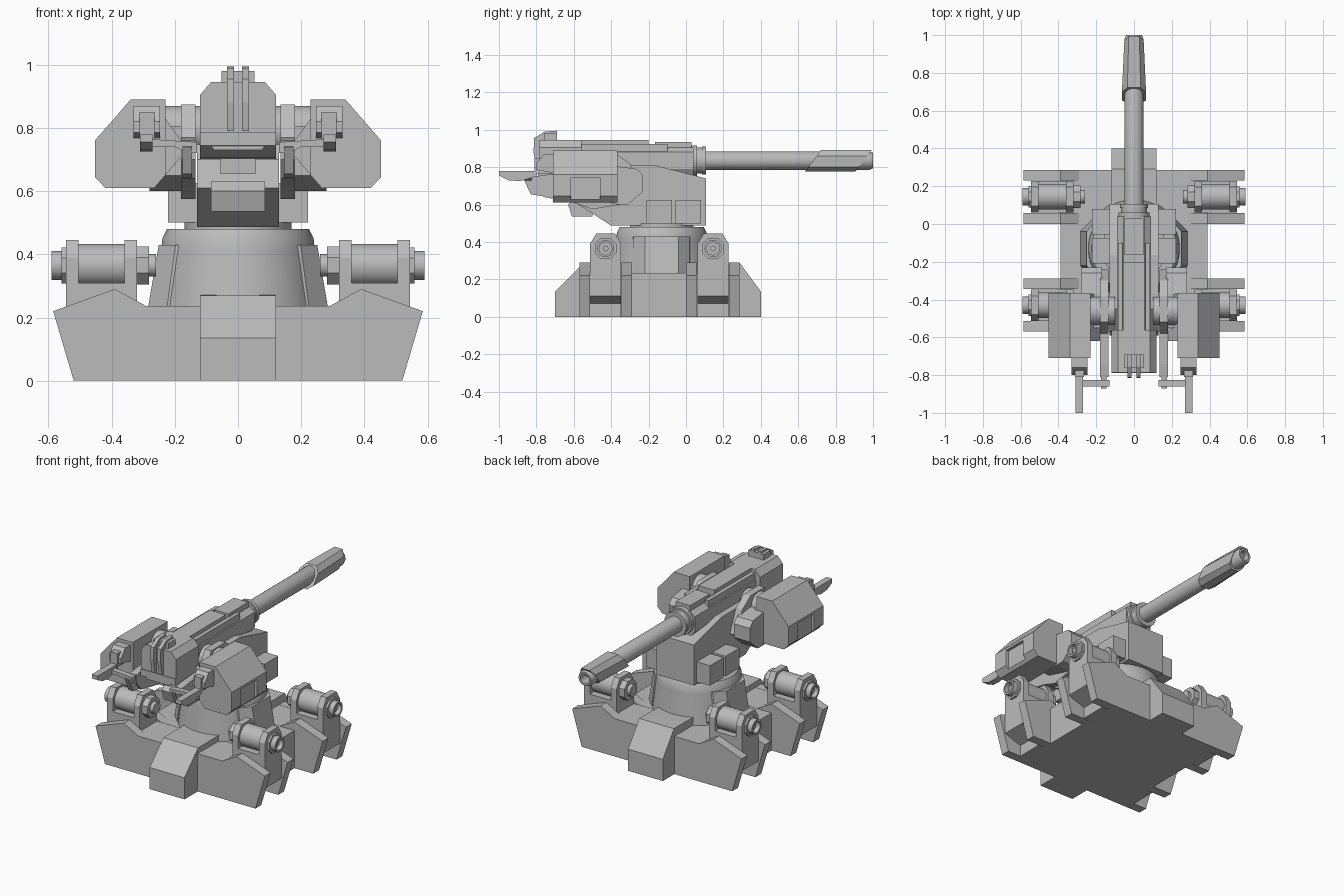
import bpy, bmesh, math
from mathutils import Vector

cube = bpy.data.objects.get("Cube")
if cube:
    bpy.data.objects.remove(cube, do_unlink=True)

grey = bpy.data.materials.new("plain_grey")
grey.use_nodes = True
grey.diffuse_color = (0.5, 0.5, 0.5, 1)
grey.node_tree.nodes["Principled BSDF"].inputs["Base Color"].default_value = (0.5, 0.5, 0.5, 1)


def finish(name, bm, smooth=False):
    bmesh.ops.remove_doubles(bm, verts=bm.verts, dist=0.0001)
    bmesh.ops.recalc_face_normals(bm, faces=bm.faces)
    mesh = bpy.data.meshes.new(name)
    bm.to_mesh(mesh)
    bm.free()
    mesh.materials.append(grey)
    obj = bpy.data.objects.new(name, mesh)
    bpy.context.collection.objects.link(obj)
    if smooth:
        bpy.ops.object.select_all(action='DESELECT')
        obj.select_set(True)
        bpy.context.view_layer.objects.active = obj
        bpy.ops.object.shade_smooth_by_angle(angle=math.radians(35))
    return obj


def place(axis, t, u, v):
    # u, v are the remaining two axes in x, y, z order
    return Vector({"x": (t, u, v), "y": (u, t, v), "z": (u, v, t)}[axis])


def prism(name, axis, start, end, points):
    """Extrude a flat profile along an axis."""
    bm = bmesh.new()
    rings = [[bm.verts.new(place(axis, t, u, v)) for u, v in points] for t in (start, end)]
    bm.faces.new(rings[0])
    bm.faces.new(rings[1])
    n = len(points)
    for i in range(n):
        j = (i + 1) % n
        bm.faces.new((rings[0][i], rings[0][j], rings[1][j], rings[1][i]))
    return finish(name, bm)


def box(name, x, y, z):
    return prism(name, "x", x[0], x[1], [(y[0], z[0]), (y[1], z[0]), (y[1], z[1]), (y[0], z[1])])


def lathe(name, axis, centre, profile, sides=32, stretch=1):
    """Turn (position, radius) points around an axis."""
    bm = bmesh.new()
    turn = math.pi / sides
    rings = []
    for t, r in profile:
        r = max(r, 0.00001)
        rings.append([bm.verts.new(place(axis, t,
                      centre[0] + r * math.cos(2 * turn * i + turn),
                      centre[1] + stretch * r * math.sin(2 * turn * i + turn))) for i in range(sides)])
    for a, b in zip(rings, rings[1:]):
        for i in range(sides):
            j = (i + 1) % sides
            bm.faces.new((a[i], a[j], b[j], b[i]))
    bm.faces.new(rings[0])
    bm.faces.new(rings[-1])
    return finish(name, bm, sides > 8)


def mirrored(points):
    return points + [(-u, v) for u, v in reversed(points)]


SIDES = ((1, "left"), (-1, "right"))

# Base: core, centre spine and four cross plates
box("base_core", (-0.39, 0.39), (-0.56, 0.28), (0, 0.235))
prism("base_spine", "x", -0.12, 0.12, [(-0.70, 0), (-0.70, 0.135), (-0.565, 0.27), (-0.4, 0.27),
      (0.2, 0.285), (0.29, 0.285), (0.40, 0.135), (0.40, 0)])
plate = mirrored([(0.52, 0), (0.585, 0.22), (0.39, 0.29), (0.29, 0.236)])
for i, y in enumerate((-0.57, -0.345, 0, 0.23)):
    prism(f"cross_plate_{i + 1}", "y", y, y + 0.057, plate)

# Four roller mounts with their rollers
for s, side in SIDES:
    for end, y in (("front", -0.43), ("back", 0.145)):
        tag = f"{end}_{side}"
        prism("mount_floor_" + tag, "y", y - 0.083, y + 0.083,
              [(s * x, z) for x, z in [(0.32, 0), (0.43, 0), (0.43, 0.07), (0.545, 0.11),
                                       (0.545, 0.31), (0.32, 0.31)]])
        cheek = [(y - 0.083, 0.11), (y + 0.083, 0.11), (y + 0.083, 0.39), (y + 0.05, 0.445),
                 (y - 0.05, 0.445), (y - 0.083, 0.39)]
        for part, x in (("inner", 0.32), ("outer", 0.505)):
            prism(f"{part}_cheek_{tag}", "x", s * x, s * (x + 0.04), cheek)
        lathe("roller_" + tag, "x", (y, 0.365), [(s * 0.345, 0.068), (s * 0.52, 0.068)])
        lathe("roller_tube_" + tag, "x", (y, 0.365),
              [(s * 0.53, 0.046), (s * 0.59, 0.046), (s * 0.59, 0.034), (s * 0.56, 0.034),
               (s * 0.56, 0.015), (s * 0.575, 0.015)])
        lathe("roller_collar_" + tag, "x", (y, 0.365), [(s * 0.54, 0.062), (s * 0.558, 0.062)], 8)
        lathe("roller_nut_" + tag, "x", (y, 0.365), [(s * 0.33, 0.065), (s * 0.282, 0.065)], 8)
        lathe("roller_pin_" + tag, "x", (y, 0.365), [(s * 0.29, 0.036), (s * 0.26, 0.036)], 16)

# Pedestal with side armour
lathe("pedestal", "z", (0, -0.13), [(0.23, 0.265), (0.42, 0.243), (0.45, 0.24), (0.48, 0.225)], 48)
for s, side in SIDES:
    slab = prism("pedestal_armour_" + side, "z", 0.23, 0.43,
                 [(s * 0.17, -0.29), (s * 0.225, -0.28), (s * 0.285, -0.22), (s * 0.285, -0.04),
                  (s * 0.225, 0.02), (s * 0.17, 0.03)])
    for v in slab.data.vertices:
        if v.co.z > 0.4:
            v.co.x *= 0.88

# Turret body
prism("turret_body", "x", -0.13, 0.13, [(0.107, 0.487), (0.107, 0.74), (-0.165, 0.81), (-0.45, 0.81),
      (-0.57, 0.70), (-0.59, 0.61), (-0.40, 0.487)])
prism("turret_nose", "x", -0.085, 0.085, [(-0.5, 0.535), (-0.61, 0.535), (-0.63, 0.60),
      (-0.60, 0.63), (-0.5, 0.63)])
box("nose_block", (-0.055, 0.055), (-0.66, -0.55), (0.655, 0.71))
lathe("turret_neck", "z", (0, -0.13), [(0.47, 0.17), (0.50, 0.17)], 32)

for s, side in SIDES:
    # Side stowage boxes
    for i, y in enumerate((-0.21, -0.055)):
        box(f"side_box_{i + 1}_{side}", (s * 0.12, s * 0.222), (y, y + 0.135), (0.50, 0.625))

    # Side arms carrying the gun and pods
    prism("side_arm_" + side, "x", s * 0.135, s * 0.18,
          [(-0.24, 0.68), (-0.30, 0.82), (-0.38, 0.875), (-0.52, 0.875), (-0.58, 0.77), (-0.74, 0.76),
           (-0.81, 0.75), (-0.81, 0.70), (-0.76, 0.64), (-0.60, 0.61), (-0.50, 0.575), (-0.35, 0.60)])
    prism("arm_tip_" + side, "x", s * 0.145, s * 0.175,
          [(-0.80, 0.75), (-0.87, 0.74), (-0.83, 0.655), (-0.74, 0.64)])
    lathe("trunnion_" + side, "x", (-0.46, 0.795), [(s * 0.10, 0.075), (s * 0.26, 0.075)])
    prism("pod_mount_" + side, "x", s * 0.17, s * 0.28,
          [(-0.23, 0.755), (-0.26, 0.79), (-0.37, 0.805), (-0.55, 0.805), (-0.55, 0.65), (-0.37, 0.60),
           (-0.31, 0.60), (-0.23, 0.67)])

    # Weapon pod with a recessed side panel
    pod = prism("pod_" + side, "y", -0.71, -0.365,
                [(s * x, z) for x, z in [(0.23, 0.89), (0.34, 0.89), (0.453, 0.76), (0.453, 0.645),
                                         (0.42, 0.61), (0.265, 0.61), (0.23, 0.65)]])
    cutter = box("panel_cutter_" + side, (s * 0.435, s * 0.5), (-0.615, -0.46), (0.625, 0.745))
    cutter.hide_render = True
    cutter.hide_viewport = True
    cut = pod.modifiers.new("panel", 'BOOLEAN')
    cut.operation = 'DIFFERENCE'
    cut.solver = 'EXACT'
    cut.object = cutter
    prism("pod_inner_wedge_" + side, "y", -0.62, -0.37,
          [(s * 0.23, 0.83), (s * 0.18, 0.76), (s * 0.18, 0.71), (s * 0.23, 0.65)])

    # Pod nose, forward blade and linking bar
    prism("pod_nose_" + side, "x", s * 0.247, s * 0.33,
          [(-0.70, 0.765), (-0.74, 0.775), (-0.80, 0.785), (-0.80, 0.82), (-0.76, 0.87), (-0.70, 0.87)])
    box("pod_muzzle_" + side, (s * 0.265, s * 0.312), (-0.81, -0.70), (0.765, 0.85))
    prism("pod_blade_" + side, "x", s * 0.27, s * 0.31,
          [(-1.0, 0.78), (-0.80, 0.78), (-0.80, 0.75), (-0.89, 0.725), (-0.95, 0.73), (-1.0, 0.755)])
    prism("link_bar_" + side, "y", -0.86, -0.825,
          [(s * 0.28, 0.765), (s * 0.13, 0.755), (s * 0.13, 0.72), (s * 0.16, 0.72), (s * 0.20, 0.74),
           (s * 0.28, 0.74)])

# Gun breech and jacket
breech = mirrored([(0.075, 0.73), (0.12, 0.785), (0.12, 0.905), (0.085, 0.945)])
prism("breech", "y", -0.785, -0.56, breech)
prism("gun_jacket", "y", -0.58, 0.04,
      mirrored([(0.06, 0.745), (0.09, 0.79), (0.09, 0.88), (0.055, 0.905)]))
box("top_plate", (-0.056, 0.056), (-0.78, -0.20), (0.88, 0.945))
box("top_block", (-0.05, 0.05), (-0.165, 0.03), (0.88, 0.935))
for s, side in SIDES:
    box("jacket_rail_" + side, (s * 0.06, s * 0.085), (-0.57, -0.10), (0.87, 0.925))
    prism("sight_bar_" + side, "x", s * 0.013, s * 0.035,
          [(-0.77, 0.79), (-0.80, 0.79), (-0.815, 0.88), (-0.812, 0.955), (-0.755, 0.99), (-0.69, 0.995),
           (-0.69, 0.955), (-0.75, 0.94)])
box("sight_bridge", (-0.053, 0.053), (-0.76, -0.69), (0.94, 0.98))
prism("breech_chin", "x", -0.12, 0.12, [(-0.79, 0.745), (-0.79, 0.785), (-0.58, 0.785), (-0.58, 0.70),
      (-0.70, 0.705)])

# Barrel with a hollow tip, collars and a slanted muzzle shroud
axis_line = (0, 0.835)
lathe("barrel_collar", "y", axis_line, [(0.03, 0.082), (0.06, 0.082), (0.06, 0.07), (0.085, 0.07),
      (0.085, 0.075), (0.107, 0.075), (0.107, 0.05)])
lathe("barrel", "y", axis_line, [(-0.1, 0.05), (0.98, 0.05), (1.0, 0.042), (1.0, 0.03), (0.9, 0.03)])
shroud = prism("muzzle_shroud", "y", 0.68, 0.95,
               mirrored([(0.03, 0.777), (0.064, 0.80), (0.064, 0.86), (0.035, 0.892)]))
for v in shroud.data.vertices:
    v.co.y += (v.co.z - 0.835) * 0.75
    if v.co.y > 0.8:
        v.co.x *= 0.8
